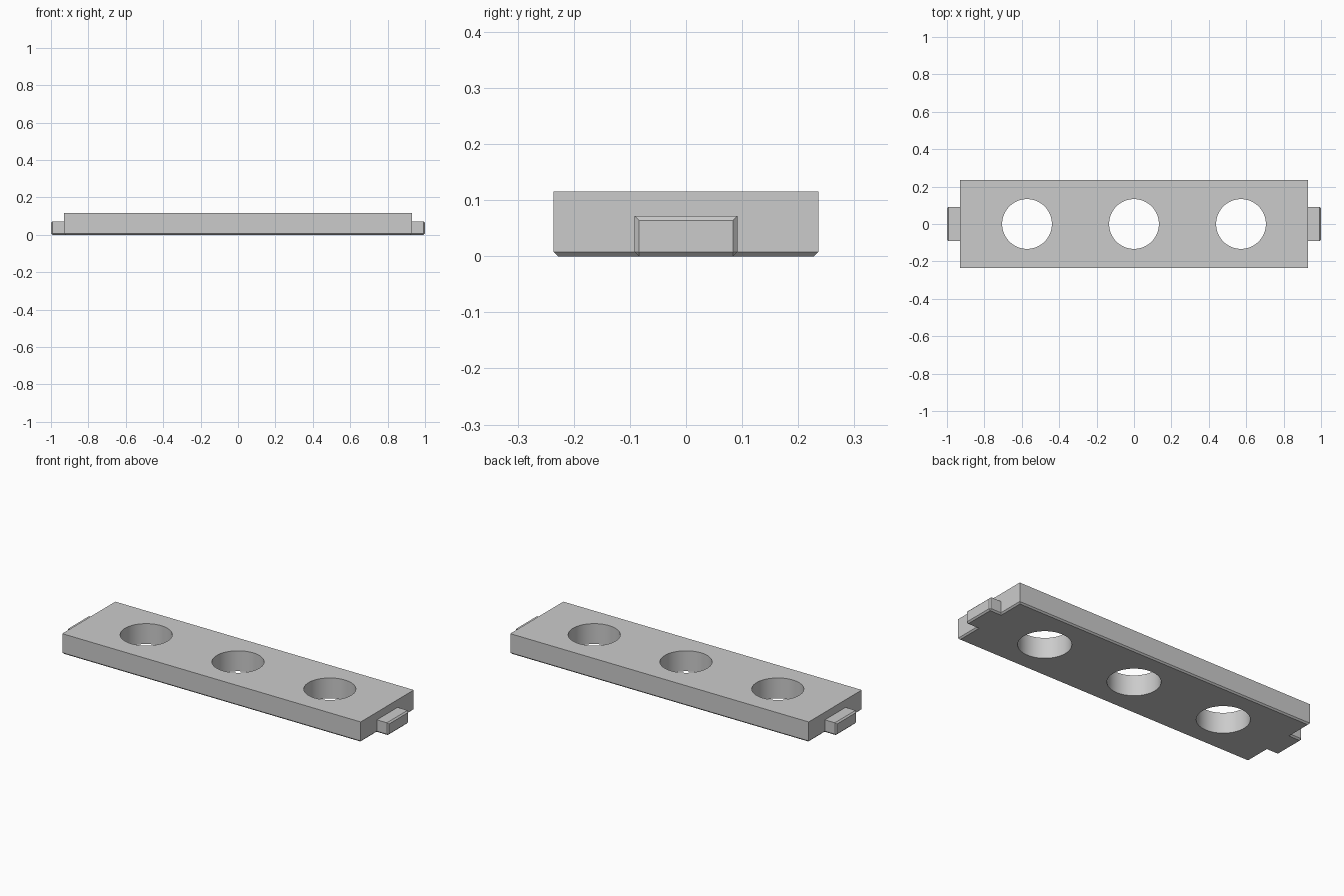
import bpy
import bmesh

cube = bpy.data.objects.get("Cube")
if cube:
    bpy.data.objects.remove(cube)

C = 0.008                       # chamfer width
BAR_X, BAR_Y, BAR_Z = 0.93, 0.236, 0.115
TAB_Y, TAB_Z = 0.092, 0.072

grey = bpy.data.materials.new("light grey")
grey.use_nodes = True
colour = (0.6, 0.6, 0.6, 1)
grey.diffuse_color = colour
grey.node_tree.nodes["Principled BSDF"].inputs["Base Color"].default_value = colour


def loft(name, rings):
    """Solid through a list of four-cornered rings, capped at both ends."""
    bm = bmesh.new()
    loops = [[bm.verts.new(p) for p in ring] for ring in rings]
    for a, b in zip(loops, loops[1:]):
        for i in range(4):
            j = (i + 1) % 4
            bm.faces.new((a[i], a[j], b[j], b[i]))
    bm.faces.new(loops[0])
    bm.faces.new(loops[-1])
    bmesh.ops.recalc_face_normals(bm, faces=bm.faces)
    mesh = bpy.data.meshes.new(name)
    bm.to_mesh(mesh)
    bm.free()
    mesh.materials.append(grey)
    ob = bpy.data.objects.new(name, mesh)
    bpy.context.collection.objects.link(ob)
    return ob


def flat_ring(x, y, z):
    return [(-x, -y, z), (x, -y, z), (x, y, z), (-x, y, z)]


# Bar with a chamfered lower rim
bar = loft("bar", [flat_ring(BAR_X - C, BAR_Y - C, 0),
                   flat_ring(BAR_X, BAR_Y, C),
                   flat_ring(BAR_X, BAR_Y, BAR_Z)])

# Three round through holes
for x in (-0.572, 0, 0.572):
    bpy.ops.mesh.primitive_cylinder_add(vertices=64, radius=0.133, depth=0.5,
                                        location=(x, 0, 0.05))
    cutter = bpy.context.object
    cutter.name = "hole_cutter"
    cutter.data.materials.append(grey)
    cutter.hide_render = True
    cut = bar.modifiers.new("hole", "BOOLEAN")
    cut.operation = "DIFFERENCE"
    cut.solver = "EXACT"
    cut.object = cutter
    bpy.context.view_layer.objects.active = bar
    bpy.ops.object.modifier_apply(modifier=cut.name)
    bpy.data.objects.remove(cutter)

bpy.ops.object.select_all(action="DESELECT")
bar.select_set(True)
bpy.context.view_layer.objects.active = bar
bpy.ops.object.shade_smooth_by_angle(angle=0.5)


# End tabs: chamfered lower edges and chamfered outer end
def end_tab(name, side):
    def section(x, low_x, inset):
        y, top = TAB_Y - inset, TAB_Z - inset
        return [(x, y, top), (x, -y, top), (x, -y, C), (low_x, -TAB_Y + C, 0),
                (low_x, TAB_Y - C, 0), (x, y, C)]

    bm = bmesh.new()
    sections = [section(BAR_X, BAR_X - C, 0), section(1 - C, 1 - C, 0),
                section(1, 1 - C, C)]
    points = {p for s in sections for p in s}
    for x, y, z in sorted(points):
        bm.verts.new((x * side, y, z))
    bmesh.ops.convex_hull(bm, input=bm.verts)
    bmesh.ops.dissolve_limit(bm, angle_limit=0.01, verts=bm.verts, edges=bm.edges)
    bmesh.ops.recalc_face_normals(bm, faces=bm.faces)
    mesh = bpy.data.meshes.new(name)
    bm.to_mesh(mesh)
    bm.free()
    mesh.materials.append(grey)
    bpy.context.collection.objects.link(bpy.data.objects.new(name, mesh))


end_tab("left_tab", 1)
end_tab("right_tab", -1)
